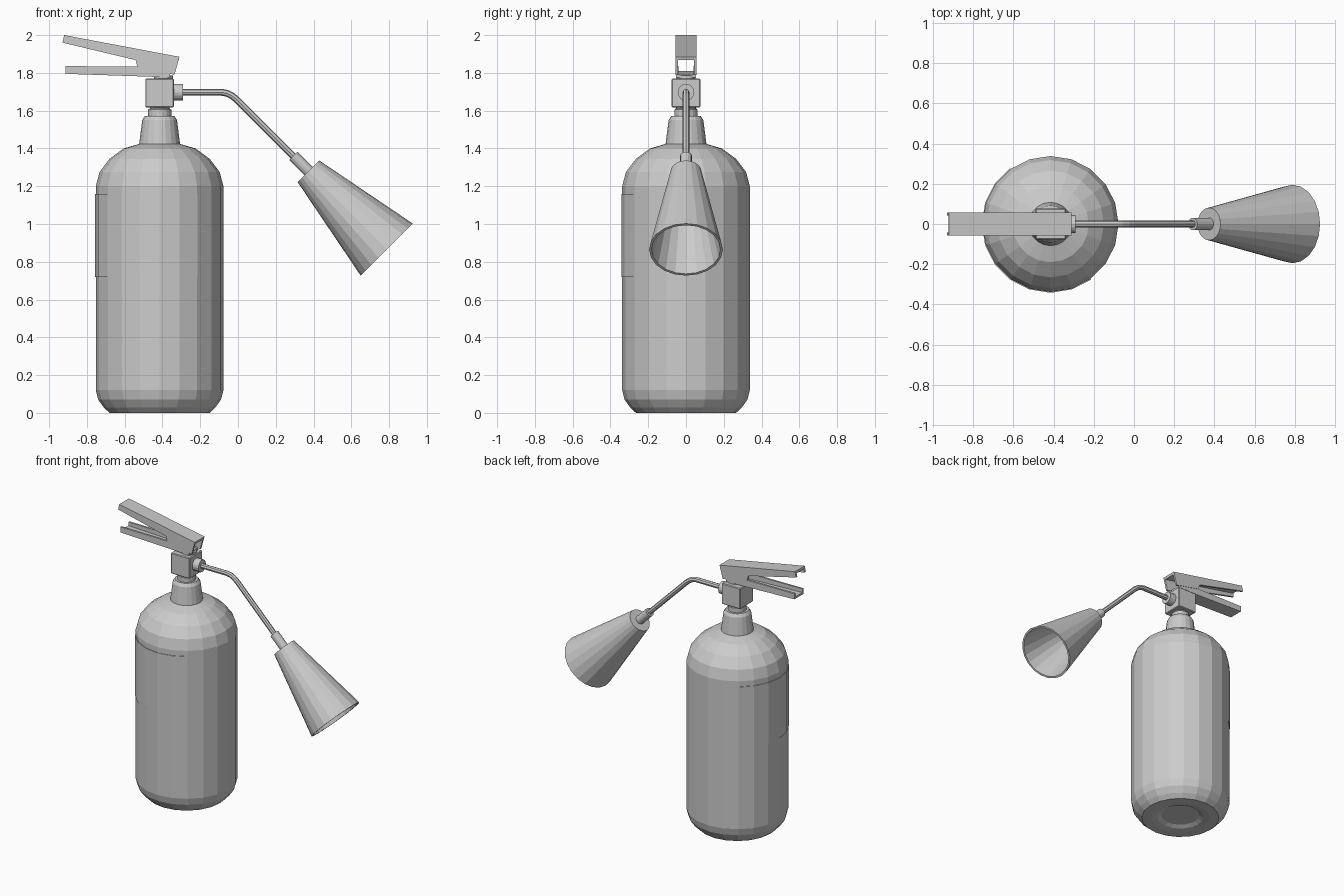
import bpy, bmesh
from math import cos, sin, pi, radians
from mathutils import Vector, Matrix

if "Cube" in bpy.data.objects:
    bpy.data.objects.remove(bpy.data.objects["Cube"])

CX = -0.415   # axis of the tank


def finish(name, bm):
    bmesh.ops.remove_doubles(bm, verts=bm.verts, dist=1e-5)
    bmesh.ops.recalc_face_normals(bm, faces=bm.faces)
    me = bpy.data.meshes.new(name)
    bm.to_mesh(me)
    bm.free()
    ob = bpy.data.objects.new(name, me)
    bpy.context.collection.objects.link(ob)
    return ob


def lathe(name, profile, origin, axis=(0, 0, 1), n=20, start=0, steps=None):
    """Revolve (radius, height) points around an axis; steps < n gives an arc."""
    bm = bmesh.new()
    steps = steps or n
    rot = Vector(axis).to_track_quat('Z', 'Y').to_matrix().to_4x4()
    if tuple(axis) == (0, 0, 1):
        rot = Matrix.Identity(4)
    mat = Matrix.Translation(origin) @ rot
    rings = []
    for i in range(steps + 1):
        a = radians(start) + 2 * pi * i / n
        rings.append([bm.verts.new(mat @ Vector((r * cos(a), r * sin(a), h))) for r, h in profile])
    for a, b in zip(rings, rings[1:]):
        for j in range(len(profile) - 1):
            bm.faces.new((a[j], b[j], b[j + 1], a[j + 1]))
    return finish(name, bm)


def add_plate(bm, outline, y0, y1):
    """Prism from an (x, z) outline between two y values."""
    face = bm.faces.new([bm.verts.new((x, y0, z)) for x, z in outline])
    new = bmesh.ops.extrude_face_region(bm, geom=[face])['geom']
    moved = [v for v in new if isinstance(v, bmesh.types.BMVert)]
    bmesh.ops.translate(bm, verts=moved, vec=(0, y1 - y0, 0))


def channel(name, side, web, half, t=0.014):
    """Folded sheet handle: two side plates joined by a web."""
    bm = bmesh.new()
    for s in (-1, 1):
        add_plate(bm, side, s * half, s * (half - t))
    add_plate(bm, web, t - half, half - t)
    me = bpy.data.meshes.new(name)
    bmesh.ops.recalc_face_normals(bm, faces=bm.faces)
    bm.to_mesh(me)
    bm.free()
    bpy.context.collection.objects.link(bpy.data.objects.new(name, me))


# Tank with domed shoulder and recessed base
lathe("tank", [(0, .02), (.13, .02), (.16, .006), (.2, 0), (.265, 0), (.295, .028), (.325, .07),
               (.338, .12), (.338, 1.2), (.318, 1.275), (.265, 1.345), (.19, 1.4),
               (.105, 1.425), (0, 1.425)], (CX, 0, 0))

# Label sheet wrapped around half of the tank
lathe("label", [(.337, .72), (.342, .72), (.342, 1.16), (.337, 1.16)],
      (CX, 0, 0), start=126, steps=10)

# Neck collar and stem
lathe("neck_collar", [(0, 1.41), (.108, 1.41), (.108, 1.425), (.092, 1.55), (.078, 1.572), (0, 1.572)], (CX, 0, 0))
lathe("valve_stem", [(0, 1.56), (.062, 1.56), (.062, 1.605), (.052, 1.612), (.052, 1.63), (0, 1.63)], (CX, 0, 0))

# Valve block with chamfered edges
bm = bmesh.new()
bmesh.ops.create_cube(bm, size=1, matrix=Matrix.Translation((CX, 0, 1.693)) @ Matrix.Diagonal((.152, .152, .152, 1)))
bmesh.ops.bevel(bm, geom=bm.edges[:], offset=.005, segments=1, affect='EDGES')
finish("valve_block", bm)
lathe("valve_top", [(0, 1.76), (.05, 1.76), (.05, 1.785), (0, 1.785)], (CX + .02, 0, 0), n=16)

# Squeeze lever (opens downward) and carry handle (opens upward)
channel("squeeze_lever",
        [(-.92, 2.0), (-.31, 1.885), (-.336, 1.79), (-.532, 1.83), (-.542, 1.868), (-.929, 1.96)],
        [(-.92, 2.0), (-.31, 1.885), (-.314, 1.868), (-.923, 1.984)], .056)
channel("carry_handle",
        [(-.913, 1.836), (-.53, 1.833), (-.36, 1.80), (-.36, 1.776), (-.44, 1.779), (-.913, 1.795)],
        [(-.913, 1.81), (-.36, 1.79), (-.36, 1.776), (-.44, 1.779), (-.913, 1.795)], .053)

# Outlet fitting
lathe("outlet_fitting", [(0, 0), (.044, 0), (.044, .055), (0, .055)], (-.345, 0, 1.697), (1, 0, 0), n=16)

# Bent discharge pipe
cu = bpy.data.curves.new("discharge_pipe", 'CURVE')
cu.dimensions = '3D'
cu.bevel_depth = .018
cu.bevel_resolution = 2
cu.use_fill_caps = True
path = [(-.31, 1.697), (-.085, 1.697), (-.058, 1.692), (-.032, 1.679), (-.008, 1.66), (.31, 1.342)]
sp = cu.splines.new('POLY')
sp.points.add(len(path) - 1)
for p, (x, z) in zip(sp.points, path):
    p.co = (x, 0, z, 1)
    sp.use_smooth = False
pipe = bpy.data.objects.new("discharge_pipe", cu)
bpy.context.collection.objects.link(pipe)
bpy.context.view_layer.objects.active = pipe
pipe.select_set(True)
bpy.ops.object.convert(target='MESH')

# Ferrule and hollow horn along the 45 degree downward axis
down = (1, 0, -1)
lathe("horn_ferrule", [(0, 0), (.031, 0), (.031, .13), (0, .13)], (.293, 0, 1.36), down, n=16)
lathe("horn", [(0, 0), (.081, 0), (.195, .586), (.182, .586), (.07, .015), (0, .015)],
      (.373, 0, 1.279), down)
